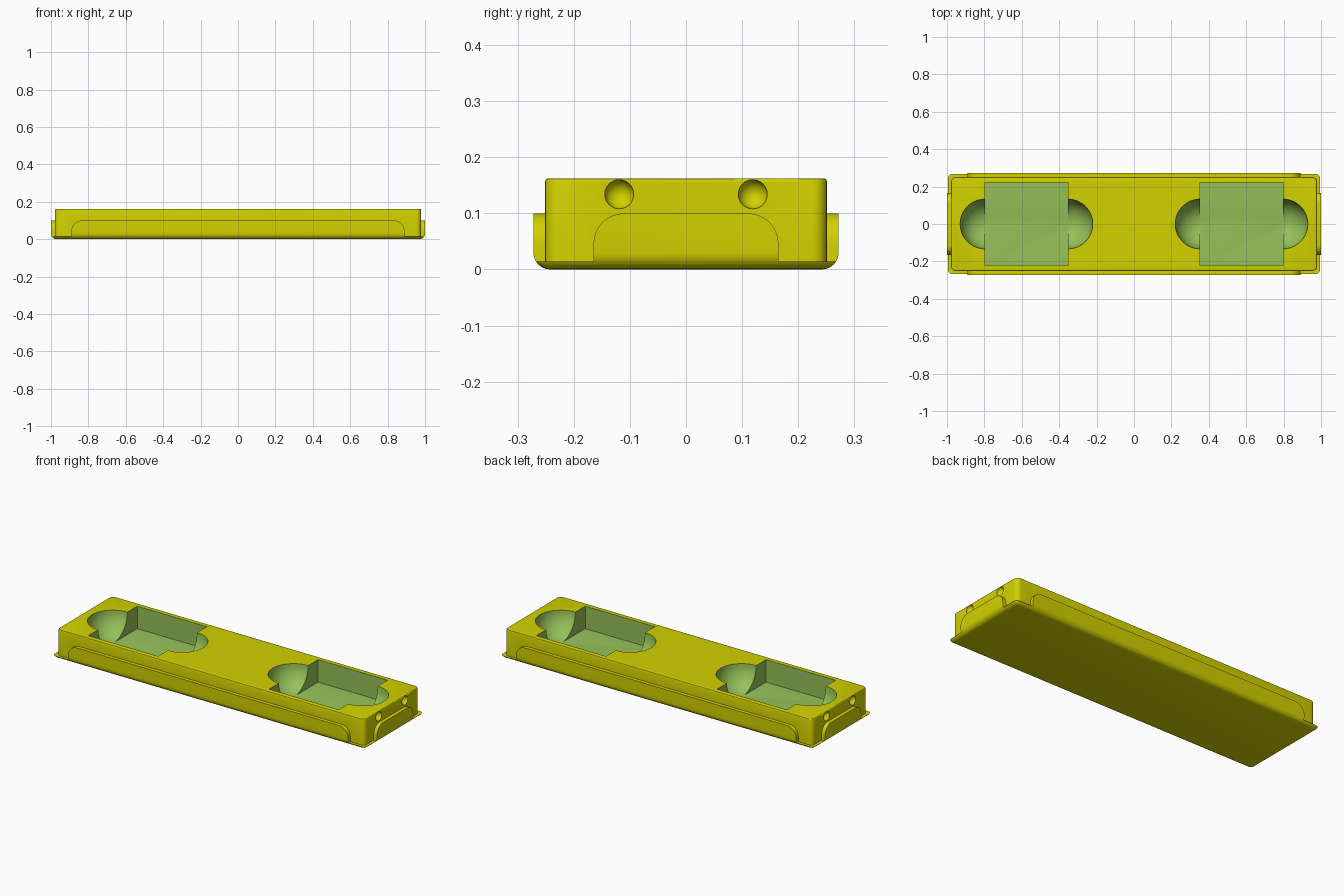
import bpy, bmesh, math
from mathutils import Vector, Matrix

if "Cube" in bpy.data.objects:
    bpy.data.objects.remove(bpy.data.objects["Cube"])


def material(name, rgb):
    m = bpy.data.materials.new(name)
    m.diffuse_color = (*rgb, 1)
    m.use_nodes = True
    m.node_tree.nodes["Principled BSDF"].inputs["Base Color"].default_value = m.diffuse_color
    return m


YELLOW = material("yellow plastic", (0.65, 0.64, 0.0))
GREEN = material("pocket green", (0.30, 0.53, 0.10))


def finish(name, bm, mat):
    bmesh.ops.recalc_face_normals(bm, faces=bm.faces[:])
    me = bpy.data.meshes.new(name)
    bm.to_mesh(me)
    bm.free()
    me.materials.append(mat)
    ob = bpy.data.objects.new(name, me)
    bpy.context.collection.objects.link(ob)
    return ob


def box_bm(x0, x1, y0, y1, z0, z1):
    bm = bmesh.new()
    bmesh.ops.create_cube(bm, size=1)
    for v in bm.verts:
        v.co = Vector(((x0, x1)[v.co.x > 0], (y0, y1)[v.co.y > 0], (z0, z1)[v.co.z > 0]))
    return bm


def bevel(bm, rule, r, seg=6):
    """Round the edges whose two end points satisfy the rule."""
    edges = [e for e in bm.edges if rule(e.verts[0].co, e.verts[1].co)]
    bmesh.ops.bevel(bm, geom=edges, offset=r, segments=seg, profile=0.5, affect='EDGES')


def upright(a, b):
    return abs(a.z - b.z) > 0.01


def outer_block(name, top):
    """Outer envelope with rounded corners and underside, trimmed at a height."""
    bm = box_bm(-1, 1, -0.272, 0.272, 0, 0.102)
    bevel(bm, lambda a, b: upright(a, b) or max(a.z, b.z) < 0.001, 0.03)
    if top < 0.102:
        bmesh.ops.bisect_plane(bm, geom=bm.verts[:] + bm.edges[:] + bm.faces[:],
                               plane_co=(0, 0, top), plane_no=(0, 0, 1), clear_outer=True)
        bmesh.ops.holes_fill(bm, edges=[e for e in bm.edges if e.is_boundary])
    return finish(name, bm, YELLOW)


def arch(name, half, r, along_x):
    """Prism with rounded top corners, running through the block."""
    pts = [(-half, 0.004), (half, 0.004)]
    for cx, start in ((half - r, 0), (-half + r, 90)):
        for i in range(9):
            t = math.radians(start + i * 90 / 8)
            pts.append((cx + r * math.cos(t), 0.1 - r + r * math.sin(t)))
    bm = bmesh.new()
    vs = [bm.verts.new((-2, p, z) if along_x else (p, -2, z)) for p, z in pts]
    f = bm.faces.new(vs)
    ext = bmesh.ops.extrude_face_region(bm, geom=[f])["geom"]
    bmesh.ops.translate(bm, verts=[g for g in ext if isinstance(g, bmesh.types.BMVert)],
                        vec=(4, 0, 0) if along_x else (0, 4, 0))
    return finish(name, bm, YELLOW)


def sphere(name, loc, r, mat, seg=48):
    # turned a little so no ring of points lies in a flat wall
    bm = bmesh.new()
    turn = Matrix.Rotation(math.radians(2.6), 4, 'Z')
    bmesh.ops.create_uvsphere(bm, u_segments=seg, v_segments=seg // 2, radius=r,
                              matrix=Matrix.Translation(loc) @ turn)
    return finish(name, bm, mat)


def boolean(target, tool, op):
    tool.hide_render = True
    m = target.modifiers.new(op.lower(), 'BOOLEAN')
    m.operation, m.object, m.solver = op, tool, 'EXACT'
    m.material_mode = 'TRANSFER'
    bpy.context.view_layer.objects.active = target
    bpy.ops.object.modifier_apply(modifier=m.name)
    bpy.data.objects.remove(tool)


# main body with rounded corners and a fine top edge
TOP = 0.162
bm = box_bm(-0.978, 0.979, -0.251, 0.251, 0.006, TOP)
bevel(bm, upright, 0.026)
bevel(bm, lambda a, b: min(a.z, b.z) > TOP - 0.001, 0.005, 3)
body = finish("tray_body", bm, YELLOW)

# base flange, then the raised panels on the long sides and the ends
boolean(body, outer_block("base_flange", 0.014), 'UNION')
for name, half, along_x in (("side_panels", 0.89, False), ("end_panels", 0.165, True)):
    panel = outer_block(name, 0.102)
    boolean(panel, arch("arch", half, 0.055, along_x), 'INTERSECT')
    boolean(body, panel, 'UNION')

# round finger scoops first, then the rectangular pocket between each pair
for s in (-1, 1):
    x0, x1 = sorted((s * 0.7965, s * 0.3535))
    for x in (x0, x1):
        boolean(body, sphere("scoop", (x, 0, TOP + 0.0007), 0.133, GREEN), 'DIFFERENCE')
    pocket = finish("pocket", box_bm(x0, x1, -0.222, 0.222, 0.0327, 0.3), GREEN)
    boolean(body, pocket, 'DIFFERENCE')

# round dimples on both ends
for sx in (-1, 1):
    for y in (-0.119, 0.119):
        boolean(body, sphere("dimple", (sx * 0.979, y, 0.134), 0.026, YELLOW, 24), 'DIFFERENCE')

bpy.ops.object.select_all(action='DESELECT')
body.select_set(True)
bpy.context.view_layer.objects.active = body
bpy.ops.object.shade_smooth_by_angle(angle=math.radians(30))
